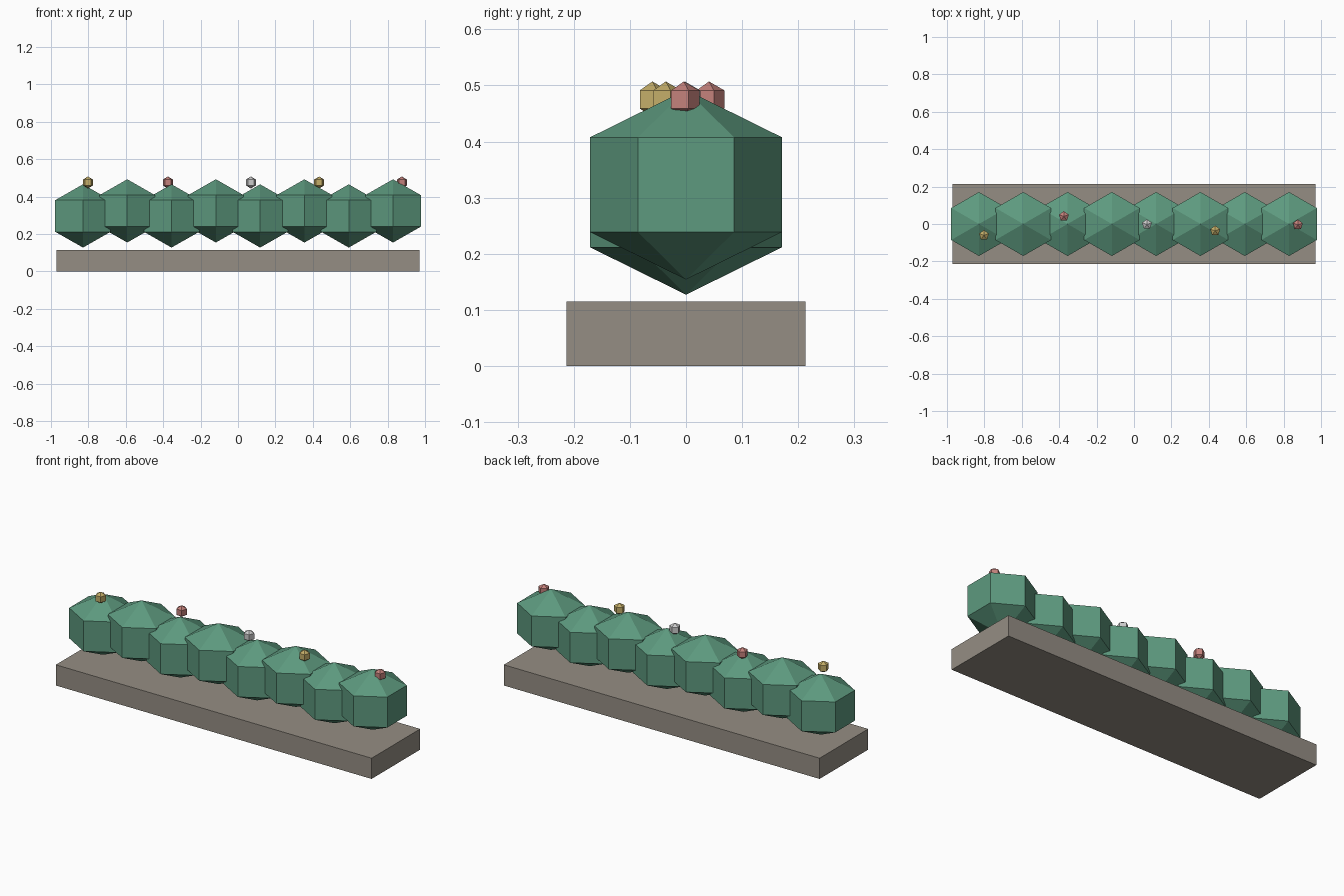
import bpy

if "Cube" in bpy.data.objects:
    bpy.data.objects.remove(bpy.data.objects["Cube"])

def material(name, rgb):
    m = bpy.data.materials.new(name)
    m.diffuse_color = (*rgb, 1)
    m.use_nodes = True
    m.node_tree.nodes["Principled BSDF"].inputs["Base Color"].default_value = m.diffuse_color
    return m

stone = material("stone", (0.30, 0.27, 0.23))
leaf = material("leaf", (0.11, 0.32, 0.21))
petals = {
    "yellow": material("yellow_petal", (0.55, 0.42, 0.14)),
    "pink": material("pink_petal", (0.55, 0.22, 0.20)),
    "white": material("white_petal", (0.62, 0.60, 0.62)),
}

def ball(name, segments, rings, loc, size, mat):
    bpy.ops.mesh.primitive_uv_sphere_add(segments=segments, ring_count=rings, radius=1, location=loc)
    ob = bpy.context.object
    ob.name = name
    ob.scale = size
    ob.data.materials.append(mat)
    return ob

# Low planter block
bpy.ops.mesh.primitive_cube_add(size=1, location=(0, 0, 0.0575))
base = bpy.context.object
base.name = "planter_base"
base.scale = (1.94, 0.426, 0.115)
base.data.materials.append(stone)

# Row of overlapping six-sided bushes, alternating in height
for i in range(8):
    x = -0.829 + i * 1.658 / 7
    z = 0.296 if i % 2 == 0 else 0.323
    ball(f"bush_{i + 1}", 6, 3, (x, 0, z), (0.1975, 0.1975, 0.169), leaf)

# Small faceted blossoms
blossoms = [(-0.802, -0.060, "yellow"), (-0.375, 0.041, "pink"), (0.069, -0.002, "white"),
            (0.434, -0.036, "yellow"), (0.876, -0.004, "pink")]
for i, (x, y, colour) in enumerate(blossoms):
    ball(f"blossom_{i + 1}", 5, 2, (x, y, 0.475), (0.032,) * 3, petals[colour])
